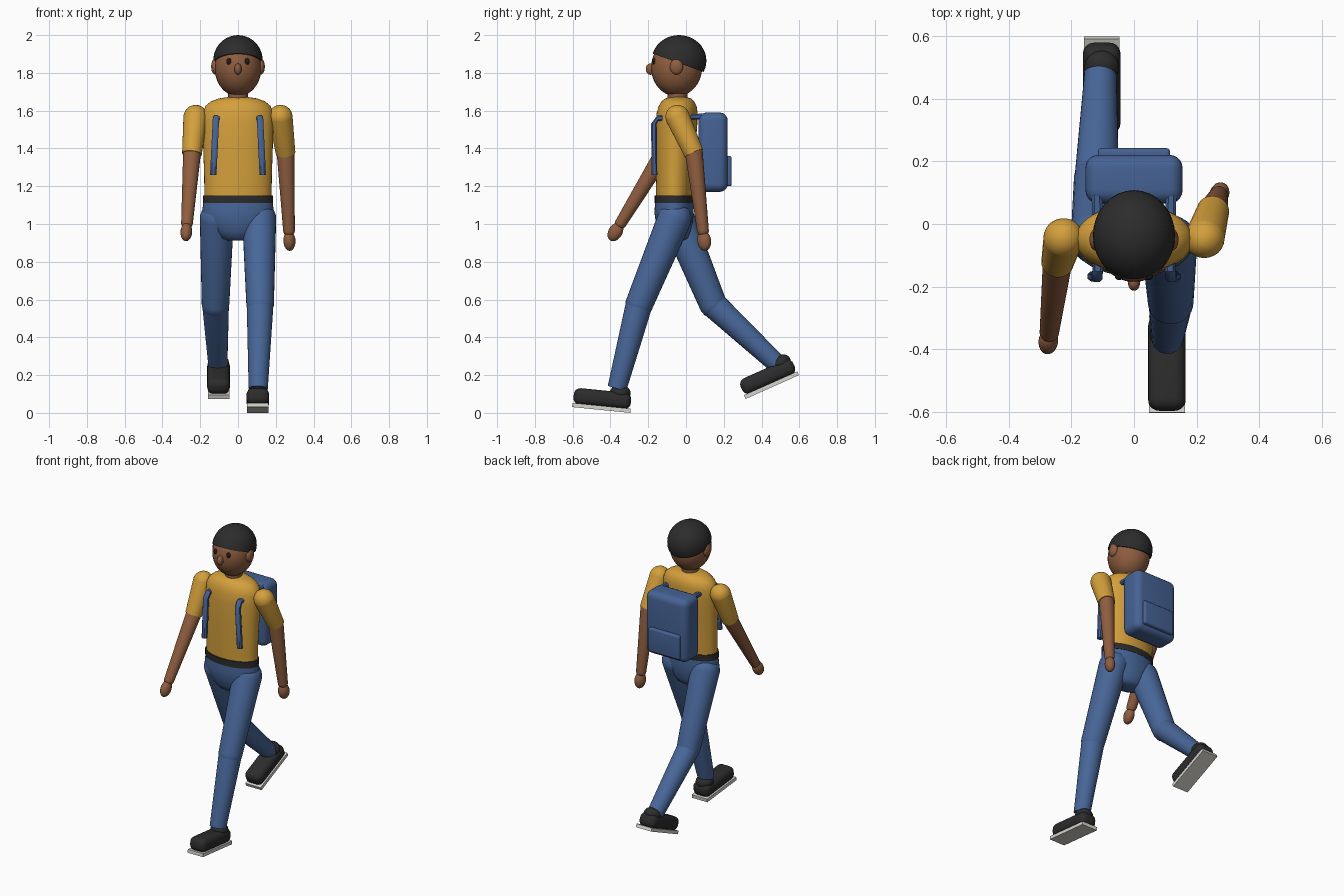
import bpy, bmesh, math
from mathutils import Vector, Matrix

cube = bpy.data.objects.get("Cube")
if cube:
    bpy.data.objects.remove(cube)


def material(name, r, g, b):
    m = bpy.data.materials.new(name)
    m.use_nodes = True
    m.diffuse_color = (r, g, b, 1)
    m.node_tree.nodes["Principled BSDF"].inputs["Base Color"].default_value = (r, g, b, 1)
    return m


SKIN = material("brown skin", .27, .11, .05)
SHIRT = material("mustard shirt", .66, .35, .045)
DENIM = material("blue denim", .065, .135, .32)
PACK = material("blue pack", .06, .122, .295)
BLACK = material("soft black", .025, .025, .026)
SOLE = material("pale sole", .68, .66, .61)
EYE = material("dark eye", .015, .011, .01)


def finish(bm, name, mat, matrix=Matrix(), angle=40):
    bmesh.ops.recalc_face_normals(bm, faces=bm.faces)
    bm.transform(matrix)
    mesh = bpy.data.meshes.new(name)
    bm.to_mesh(mesh)
    bm.free()
    mesh.materials.append(mat)
    ob = bpy.data.objects.new(name, mesh)
    bpy.context.collection.objects.link(ob)
    bpy.ops.object.select_all(action='DESELECT')
    ob.select_set(True)
    bpy.context.view_layer.objects.active = ob
    bpy.ops.object.shade_smooth_by_angle(angle=math.radians(angle))
    return ob


def ball(name, mat, centre, radii, rot=Matrix(), cut=None):
    bm = bmesh.new()
    bmesh.ops.create_uvsphere(bm, u_segments=32, v_segments=20, radius=1)
    bm.transform(Matrix.Translation(centre) @ rot @ Matrix.Diagonal((*radii, 1)))
    if cut:
        geom = bm.verts[:] + bm.edges[:] + bm.faces[:]
        bmesh.ops.bisect_plane(bm, geom=geom, plane_co=cut[0], plane_no=cut[1], clear_inner=True)
        bmesh.ops.holes_fill(bm, edges=[e for e in bm.edges if e.is_boundary])
    return finish(bm, name, mat)


def loft(name, mat, rings, matrix=Matrix(), sides=40):
    """Skin elliptical rings given as (z, x radius, y radius, y centre)."""
    bm = bmesh.new()
    loops = []
    for z, rx, ry, cy in rings:
        loops.append([bm.verts.new((rx * math.cos(a), cy + ry * math.sin(a), z))
                      for a in (math.tau * i / sides for i in range(sides))])
    for low, high in zip(loops, loops[1:]):
        for i in range(sides):
            j = (i + 1) % sides
            bm.faces.new((low[i], low[j], high[j], high[i]))
    bm.faces.new(loops[0])
    bm.faces.new(loops[-1])
    return finish(bm, name, mat, matrix)


def limb(name, mat, a, b, ra, rb, round_end=True):
    """Tapered tube with a domed start and a domed or flat end."""
    a, b = Vector(a), Vector(b)
    length = (b - a).length
    dome = [math.radians(d) for d in (3, 20, 40, 60, 80)]
    rings = [(-ra * math.cos(t), ra * math.sin(t)) for t in dome] + [(0, ra), (length, rb)]
    if round_end:
        rings += [(length + rb * math.cos(t), rb * math.sin(t)) for t in reversed(dome)]
    turn = (b - a).to_track_quat('Z', 'Y').to_matrix().to_4x4()
    return loft(name, mat, [(z, r, r, 0) for z, r in rings], Matrix.Translation(a) @ turn, 28)


def box(name, mat, centre, size, bevel, matrix=Matrix()):
    bm = bmesh.new()
    bmesh.ops.create_cube(bm, size=1)
    bm.transform(Matrix.Translation(centre) @ Matrix.Diagonal((*size, 1)))
    if bevel:
        bmesh.ops.bevel(bm, geom=bm.edges[:], offset=bevel, segments=5, profile=.5, affect='EDGES')
    return finish(bm, name, mat, matrix)


# Head, hair and face
ball("head", SKIN, (0, -.05, 1.828), (.124, .135, .152))
ball("hair", BLACK, (0, -.037, 1.865), (.131, .145, .135),
     cut=((0, -.17, 1.9), (0, .34, .94)))
ball("nose", SKIN, (0, -.188, 1.82), (.019, .025, .03))
for side, s in (("left", 1), ("right", -1)):
    ball(side + "_ear", SKIN, (s * .122, -.05, 1.833), (.02, .035, .042))
    ball(side + "_eye", EYE, (s * .047, -.168, 1.86), (.014, .011, .018))
loft("neck", SKIN, [(1.6, .052, .052, -.045), (1.72, .052, .052, -.045)])

# Shirt body, belt and hips
loft("shirt", SHIRT, [
    (1.14, .178, .097, -.062), (1.25, .179, .1, -.06), (1.4, .184, .106, -.056),
    (1.53, .188, .11, -.05), (1.59, .186, .108, -.047), (1.625, .172, .1, -.044),
    (1.65, .142, .086, -.043), (1.665, .1, .068, -.042), (1.672, .05, .04, -.042)])
loft("belt", BLACK, [(1.11, .186, .103, -.063), (1.152, .186, .103, -.063)])
loft("hips", DENIM, [
    (.912, .055, .045, -.055), (.925, .095, .068, -.057), (.96, .13, .085, -.06),
    (1.01, .168, .098, -.062), (1.06, .19, .104, -.063), (1.115, .184, .101, -.063)])

# Legs: hip, knee, ankle
legs = {
    "left": ((.112, -.06, 1.03), (.117, -.248, .575), (.107, -.365, .13)),
    "right": ((-.112, -.045, 1.03), (-.119, .143, .575), (-.107, .483, .258)),
}
for side, (hip, knee, ankle) in legs.items():
    limb(side + "_thigh", DENIM, hip, knee, .09, .073)
    limb(side + "_calf", DENIM, knee, ankle, .071, .051, False)

# Shoes, built flat and then tilted with the stride
for side, place, tilt in (("left", (.105, -.449, .0155), -5.7), ("right", (-.103, .457, .137), 24)):
    pose = Matrix.Translation(place) @ Matrix.Rotation(math.radians(tilt), 4, 'X')
    box(side + "_shoe", BLACK, (0, 0, .06), (.12, .305, .088), .035, pose)
    box(side + "_sole", SOLE, (0, 0, .011), (.114, .31, .022), 0, pose)
    ball(side + "_shoe_collar", BLACK, pose @ Vector((0, .092, .1)), (.055, .055, .042),
         Matrix.Rotation(math.radians(tilt), 4, 'X'))

# Arms: shoulder, elbow, wrist
arms = {
    "left": ((.225, -.045, 1.567), (.252, .042, 1.375), (.27, .09, .965)),
    "right": ((-.225, -.045, 1.567), (-.244, -.122, 1.37), (-.27, -.345, 1.005)),
}
for side, points in arms.items():
    shoulder, elbow, wrist = map(Vector, points)
    limb(side + "_sleeve", SHIRT, shoulder, elbow, .064, .052, False)
    limb(side + "_forearm", SKIN, elbow, wrist, .047, .031)
    along = (wrist - elbow).normalized()
    ball(side + "_hand", SKIN, wrist + along * .055, (.031, .037, .053),
         along.to_track_quat('Z', 'Y').to_matrix().to_4x4())

# Backpack with pocket and shoulder straps
box("backpack", PACK, (0, .143, 1.38), (.31, .155, .42), .042)
box("backpack_pocket", PACK, (0, .22, 1.28), (.23, .044, .16), .012)
for side, s in (("left", 1), ("right", -1)):
    bm = bmesh.new()
    path = [(.118, .1, 1.57), (.116, -.15, 1.56), (.118, -.17, 1.53), (.131, -.167, 1.26)]
    rows = []
    for i, p in enumerate(path):
        # Ring around each path point, mitred at the bends
        ahead = Vector(path[min(i + 1, 3)]) - Vector(path[max(i - 1, 0)])
        out = ahead.cross(Vector((1, 0, 0))).normalized()
        rows.append([bm.verts.new(Vector((s * p[0] + s * u * .017, p[1], p[2])) + out * v * .015)
                     for u, v in ((1, .5), (.5, 1), (-.5, 1), (-1, .5),
                                  (-1, -.5), (-.5, -1), (.5, -1), (1, -.5))])
    for low, high in zip(rows, rows[1:]):
        for i in range(8):
            j = (i + 1) % 8
            bm.faces.new((low[i], low[j], high[j], high[i]))
    bm.faces.new(rows[0])
    bm.faces.new(rows[-1])
    finish(bm, side + "_strap", PACK)
